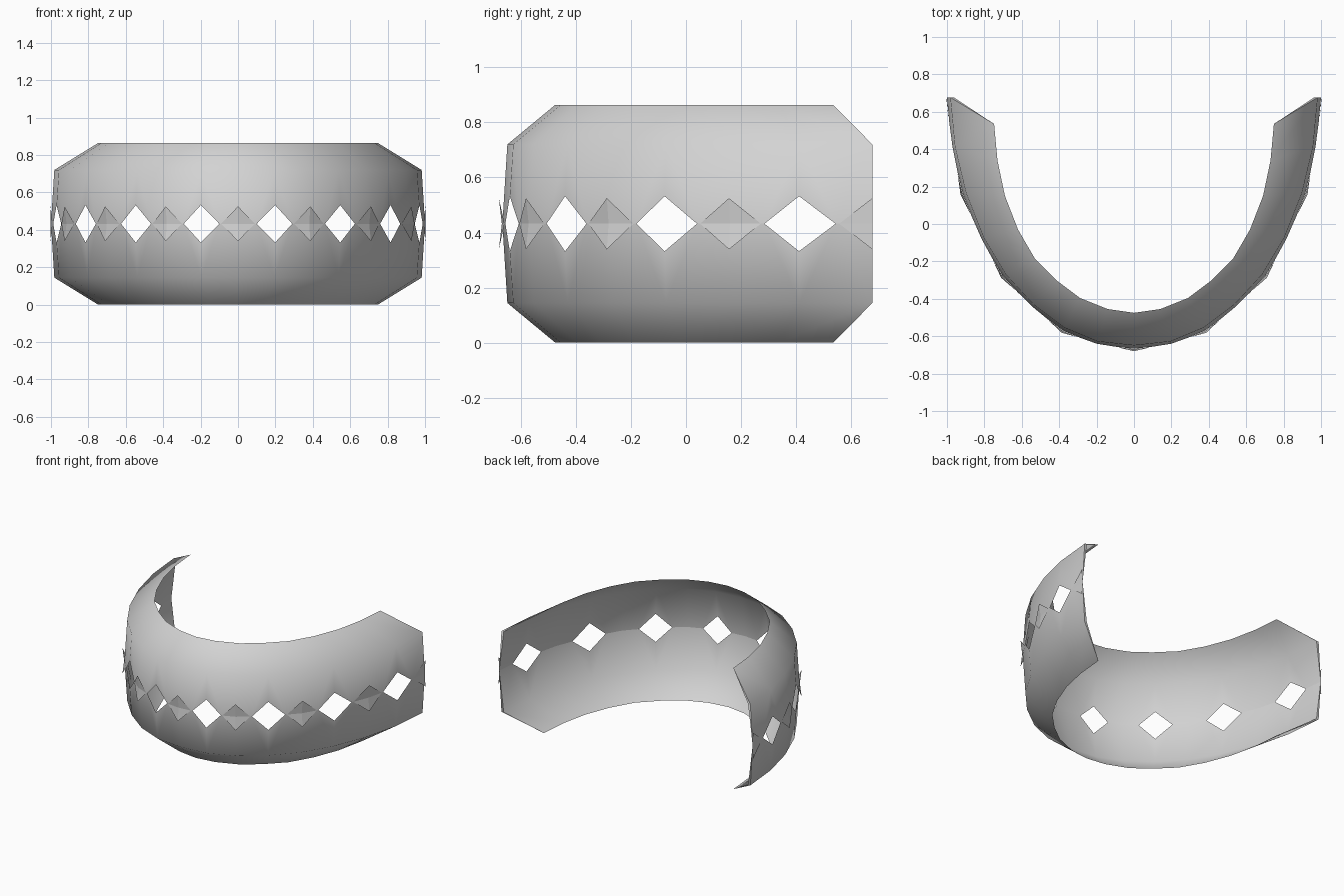
import bpy, bmesh
from mathutils import Vector

cube = bpy.data.objects.get("Cube")
if cube:
    bpy.data.objects.remove(cube, do_unlink=True)

grey = bpy.data.materials.new("light_grey")
grey.use_nodes = True
grey.diffuse_color = (0.65, 0.65, 0.65, 1)
grey.node_tree.nodes["Principled BSDF"].inputs["Base Color"].default_value = (0.65, 0.65, 0.65, 1)

MID = 0.432      # height of the seam
HALF = 0.432     # height of each shell half
# plan curves from the front centre to the left end
belt = [(0, -.667), (.2, -.645), (.38, -.57), (.55, -.443), (.70, -.28),
        (.82, -.08), (.915, .16), (.975, .41), (1.0, .677)]
rim = [(0, -.475), (.14, -.455), (.29, -.395), (.41, -.305), (.53, -.185),
       (.62, -.03), (.69, .15), (.73, .34), (.748, .535)]


def mirrored(pts):
    return [Vector((-x, y)) for x, y in pts[:0:-1]] + [Vector(p) for p in pts]


BELT, RIM = mirrored(belt), mirrored(rim)
N = len(BELT)


def normal(i):
    """Outward plan direction at a column."""
    if i in (0, N - 1):
        return Vector((-1 if i == 0 else 1, 0))
    t = BELT[i + 1] - BELT[i - 1]
    return Vector((t.y, -t.x)).normalized()


def finish(bm, name, recalc):
    if recalc:
        bmesh.ops.recalc_face_normals(bm, faces=bm.faces[:])
    me = bpy.data.meshes.new(name)
    bm.to_mesh(me)
    bm.free()
    me.materials.append(grey)
    ob = bpy.data.objects.new(name, me)
    bpy.context.collection.objects.link(ob)
    return ob


def shell(name, s):
    """One half of the band: outer and inner skin meeting at rim and toothed seam."""
    bm = bmesh.new()

    def v(p, h):
        return bm.verts.new((p.x, p.y, MID + s * h))

    top = [v(RIM[i], HALF) for i in range(N)]
    out = [v(BELT[i] - normal(i) * .018, .288) for i in range(N)]
    inn = [v(BELT[i] - normal(i) * .036, .288) for i in range(N)]
    # odd columns are notched, even columns reach the seam
    seam = [v(BELT[i] - normal(i) * (.005 * (i % 2)), .1 * (i % 2)) for i in range(N)]
    tip = [v((BELT[i] + BELT[i + 1]) / 2, 0) for i in range(N - 1)]
    for ring in (out, inn):
        for i in range(N - 1):
            bm.faces.new((top[i], top[i + 1], ring[i + 1], ring[i]))
            bm.faces.new((ring[i], ring[i + 1], tip[i]))
            bm.faces.new((ring[i], tip[i], seam[i]))
            bm.faces.new((ring[i + 1], seam[i + 1], tip[i]))
    # thin caps at both open ends
    for i in (0, N - 1):
        bm.faces.new((top[i], out[i], seam[i], inn[i]))
    ob = finish(bm, name, True)
    bpy.ops.object.select_all(action='DESELECT')
    ob.select_set(True)
    bpy.context.view_layer.objects.active = ob
    bpy.ops.object.shade_smooth_by_angle(angle=1.1)


def petals(name, s):
    """Small triangular flaps hinged on the seam and leaning outward."""
    bm = bmesh.new()
    for i in range(0, N, 2):
        n = normal(i)
        c = BELT[i] + n * .002
        tip = bm.verts.new((*(c + n * (.011 if 0 < i < N - 1 else .002)), MID + s * .093))
        mid = bm.verts.new((*c, MID))
        for j in (i - 1, i + 1):
            if 0 <= j < N:
                p = BELT[i].lerp(BELT[j], .45) + n * .002
                f = bm.faces.new((mid, bm.verts.new((*p, MID)), tip))
                f.normal_update()
                if f.normal.xy.dot(n) < 0:
                    f.normal_flip()
    finish(bm, name, False)


shell("upper_shell", 1)
shell("lower_shell", -1)
petals("upper_petals", 1)
petals("lower_petals", -1)
